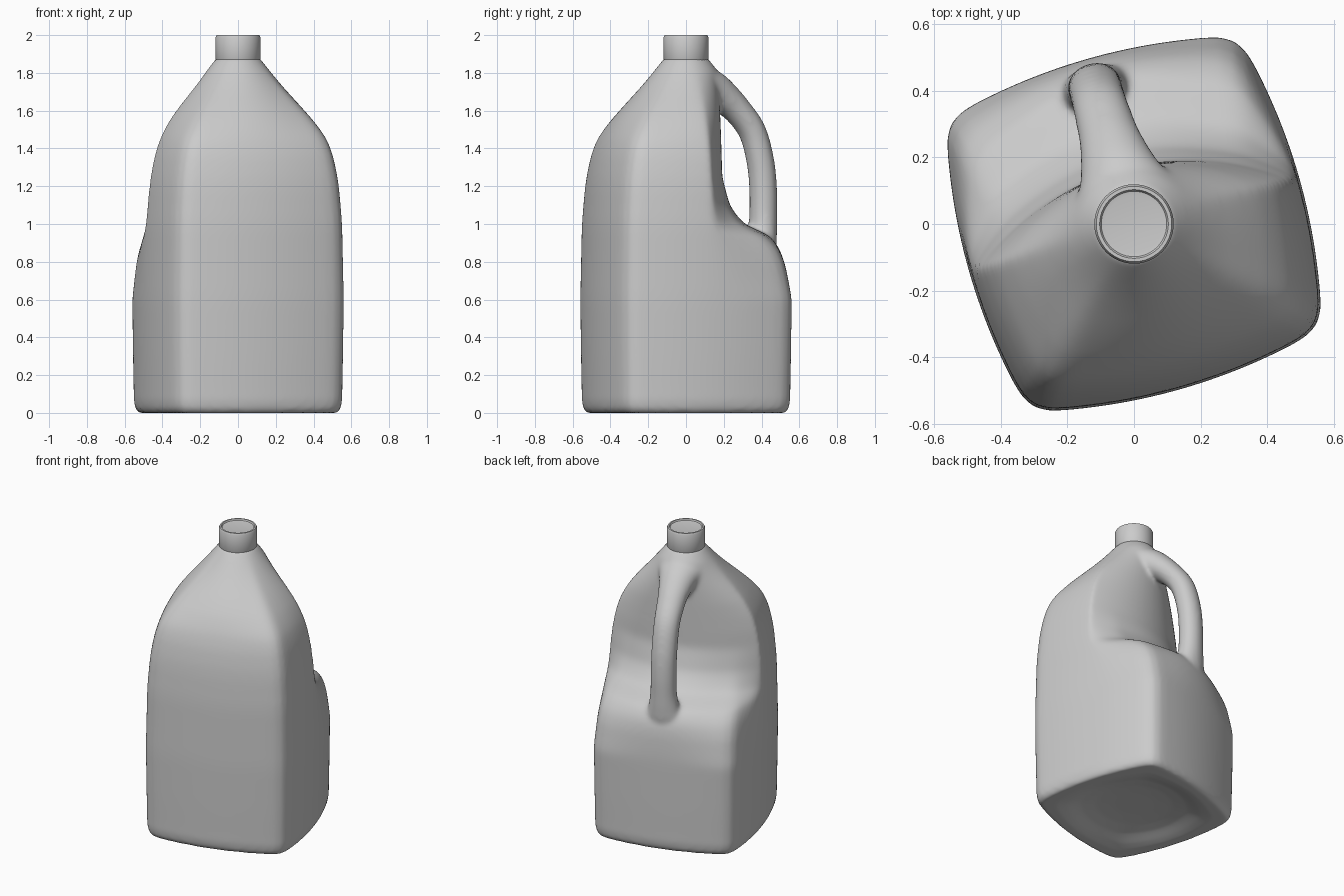
import bpy, bmesh
from math import sin, cos, pi, radians, copysign
from mathutils import Vector

TURN = radians(16)      # whole jug is turned about the vertical axis
SIDE = 0.515            # distance from axis to the middle of a side
CORNER = 0.461          # corner coordinate before rounding
WALL = 0.17             # distance from axis to the wall behind the handle

old = bpy.data.objects.get("Cube")
if old:
    bpy.data.objects.remove(old, do_unlink=True)

plastic = bpy.data.materials.new("grey plastic")
plastic.use_nodes = True
GREY = (0.6, 0.6, 0.6, 1)
plastic.diffuse_color = GREY
plastic.node_tree.nodes["Principled BSDF"].inputs["Base Color"].default_value = GREY


def interp(table, z):
    """Piecewise linear lookup in a list of (z, value)."""
    for (z0, a), (z1, b) in zip(table, table[1:]):
        if z <= z1:
            return a + (b - a) * max(0, (z - z0) / (z1 - z0))
    return table[-1][1]


def soft(table, z, reach):
    """Lookup averaged over a short span, which rounds off the kinks."""
    return sum(interp(table, z + reach * i / 4) for i in range(-4, 5)) / 9


# Width of the body against height
WIDTH = [(0.07, .985), (0.3, .993), (0.6, 1), (1.0, .985), (1.2, .955), (1.3, .925), (1.4, .88),
         (1.5, .8), (1.6, .67), (1.7, .5), (1.8, .34), (1.88, .225), (2.0, .01)]
# How far the back is pressed in behind the handle
RECESS = [(0.6, 0), (0.78, .12), (0.85, .2), (0.9, .3), (0.95, .45), (0.98, .7),
          (1.03, .82), (1.1, .92), (1.25, 1)]
# Square section turns round towards the neck
ROUND = [(1.45, 0), (1.87, 1)]


def section(z, scale, k):
    """One ring of the body: a bulged square, pressed in at the back."""
    n, ring = 96, []
    w = soft(RECESS, z, 0.025)
    for i in range(n):
        a = 2 * pi * i / n
        c, s = cos(a), sin(a)
        if abs(c) >= abs(s):
            v = CORNER * s / abs(c)
            p = Vector((copysign(SIDE - 0.28 * v * v, c), v))
        else:
            v = CORNER * c / abs(s)
            p = Vector((v, copysign(SIDE - 0.28 * v * v, s)))
        p = p.lerp(Vector((SIDE * c, SIDE * s)), k)
        if s > 0:
            # the ledge stays fuller in the middle than at the corners
            depth = min(WALL / scale, SIDE)
            pressed = Vector((SIDE * c, depth * s ** (1.9 - 0.9 * k)))
            p = p.lerp(pressed, w ** (1 + 0.8 * s ** 6))
        ring.append(p)
    for _ in range(2):
        ring = [(ring[i - 1] + 2 * ring[i] + ring[(i + 1) % n]) / 4 for i in range(n)]
    return [(p.x * scale, p.y * scale, z) for p in ring]


def loft(bm, rings):
    """Skin a row of closed rings and cap both ends."""
    rows = [[bm.verts.new(p) for p in r] for r in rings]
    for lo, hi in zip(rows, rows[1:]):
        for i in range(len(lo)):
            j = (i + 1) % len(lo)
            bm.faces.new((lo[i], lo[j], hi[j], hi[i]))
    bm.faces.new(rows[0][::-1])
    bm.faces.new(rows[-1])


def finish(name, bm):
    bmesh.ops.recalc_face_normals(bm, faces=bm.faces)
    mesh = bpy.data.meshes.new(name)
    bm.to_mesh(mesh)
    bm.free()
    mesh.materials.append(plastic)
    ob = bpy.data.objects.new(name, mesh)
    bpy.context.collection.objects.link(ob)
    ob.rotation_euler.z = TURN
    return ob


# Body: hollowed base, rounded foot, then walls and shoulder
bm = bmesh.new()
base = [(.055, .25, 1), (.05, .45, .9), (.035, .62, .7), (.012, .74, .5), (0, .82, .3),
        (0, .94, 0), (.025, .972, 0)]
rings = [section(*row) for row in base]
steps = 90
for i in range(steps + 1):
    z = 0.07 + (1.88 - 0.07) * i / steps
    rings.append(section(z, soft(WIDTH, z, 0.06), soft(ROUND, z, 0.05)))
loft(bm, rings)

# Handle: tube from the shoulder down to the ledge, (y, z, half width, half depth)
path = [(0, 1.72, .2, .1), (.08, 1.73, .165, .105), (.14, 1.712, .13, .102),
        (.2, 1.675, .108, .09), (.28, 1.605, .09, .076), (.365, 1.49, .083, .073),
        (.41, 1.33, .082, .073), (.425, 1.18, .082, .073), (.425, 1.04, .085, .073),
        (.42, .95, .1, .076), (.41, .87, .12, .078), (.37, .78, .13, .08)]


def spline(a, b, c, d, t):
    return 0.5 * (2 * b + (c - a) * t + (2 * a - 5 * b + 4 * c - d) * t * t
                  + (3 * b - a - 3 * c + d) * t ** 3)


dense = []
ext = [path[0]] + path + [path[-1]]
for q in zip(ext, ext[1:], ext[2:], ext[3:]):
    for step in range(5):
        dense.append([spline(*col, step / 5) for col in zip(*q)])
tube = []
for i, (y, z, hw, hd) in enumerate(dense):
    prev, nxt = dense[max(i - 1, 0)], dense[min(i + 1, len(dense) - 1)]
    along = Vector((0, nxt[0] - prev[0], nxt[1] - prev[1])).normalized()
    out = Vector((1, 0, 0)).cross(along)
    tube.append([Vector((hw * cos(a), y, z)) + out * hd * sin(a)
                 for a in (2 * pi * j / 24 for j in range(24))])
loft(bm, tube)

# Fuse body and handle into one moulded skin with soft joins
body = finish("jug_body", bm)
fuse = body.modifiers.new("fuse", 'REMESH')
fuse.mode = 'VOXEL'
fuse.voxel_size = 0.012
fuse.use_smooth_shade = True
soften = body.modifiers.new("soften", 'SMOOTH')
soften.factor = 0.5
soften.iterations = 12

# Neck: turned profile with a shallow dished top
bm = bmesh.new()
profile = [(.105, 1.84), (.118, 1.87), (.119, 1.988), (.113, 2.0), (.103, 2.0),
           (.098, 1.992), (.086, 1.99)]
loft(bm, [[(r * cos(2 * pi * i / 48), r * sin(2 * pi * i / 48), z) for i in range(48)]
          for r, z in profile])
neck = finish("neck", bm)
bpy.ops.object.select_all(action='DESELECT')
neck.select_set(True)
bpy.context.view_layer.objects.active = neck
bpy.ops.object.shade_smooth_by_angle(angle=radians(40))
